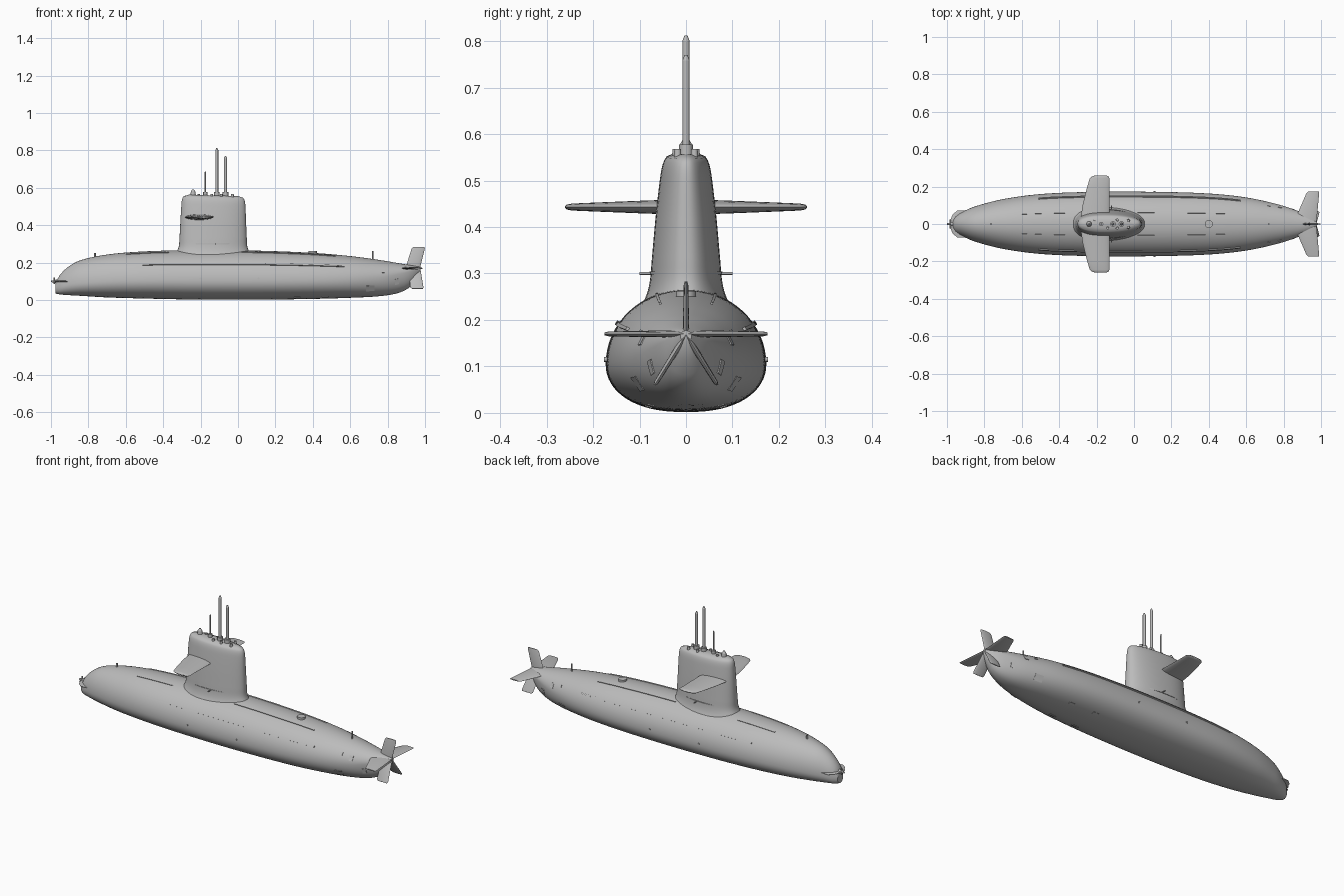
import bpy, bmesh, math
from mathutils import Vector

cube = bpy.data.objects.get("Cube")
if cube:
    bpy.data.objects.remove(cube)


def material(name, value):
    m = bpy.data.materials.new(name)
    m.use_nodes = True
    m.diffuse_color = (value, value, value, 1)
    m.node_tree.nodes["Principled BSDF"].inputs["Base Color"].default_value = (value, value, value, 1)
    return m


GREY = material("hull grey", 0.5)


def finish(name, bm, angle=40):
    bmesh.ops.recalc_face_normals(bm, faces=bm.faces)
    me = bpy.data.meshes.new(name)
    bm.to_mesh(me)
    bm.free()
    ob = bpy.data.objects.new(name, me)
    bpy.context.collection.objects.link(ob)
    me.materials.append(GREY)
    bpy.ops.object.select_all(action="DESELECT")
    ob.select_set(True)
    bpy.context.view_layer.objects.active = ob
    bpy.ops.object.shade_smooth_by_angle(angle=math.radians(angle))
    return ob


def loft(name, rings, angle=40):
    """Skin a list of closed rings and cap both ends."""
    bm = bmesh.new()
    vs = [[bm.verts.new(p) for p in r] for r in rings]
    n = len(vs[0])
    for a, b in zip(vs, vs[1:]):
        for i in range(n):
            j = (i + 1) % n
            bm.faces.new((a[i], a[j], b[j], b[i]))
    bm.faces.new(vs[0])
    bm.faces.new(vs[-1])
    return finish(name, bm, angle)


def sample(table, x):
    """Smooth interpolation through rows of (position, values...)."""
    k = 0
    while k < len(table) - 2 and x > table[k + 1][0]:
        k += 1
    a, b = table[k], table[k + 1]
    before, after = table[max(k - 1, 0)], table[min(k + 2, len(table) - 1)]
    h = b[0] - a[0]
    t = min(max((x - a[0]) / h, 0), 1)
    out = []
    for i in range(1, len(a)):
        m0 = (b[i] - before[i]) / (b[0] - before[0]) * h
        m1 = (after[i] - a[i]) / (after[0] - a[0]) * h
        out.append((2*t**3 - 3*t*t + 1) * a[i] + (t**3 - 2*t*t + t) * m0
                   + (3*t*t - 2*t**3) * b[i] + (t**3 - t*t) * m1)
    return out


def power(v, e):
    return math.copysign(abs(v) ** e, v)


# Hull stations: x, half width, bottom, widest height, top
HULL = [(-0.975, 0.025, 0.035, 0.065, 0.095), (-0.955, 0.045, 0.03, 0.07, 0.13),
        (-0.92, 0.064, 0.027, 0.08, 0.168), (-0.85, 0.094, 0.023, 0.09, 0.21),
        (-0.7, 0.133, 0.014, 0.1, 0.243), (-0.5, 0.16, 0.008, 0.105, 0.26),
        (-0.25, 0.171, 0.003, 0.105, 0.266), (0.1, 0.172, 0.002, 0.105, 0.264),
        (0.4, 0.163, 0.006, 0.107, 0.252), (0.6, 0.142, 0.012, 0.112, 0.235),
        (0.77, 0.105, 0.022, 0.122, 0.212), (0.87, 0.072, 0.042, 0.14, 0.195),
        (0.93, 0.045, 0.08, 0.155, 0.185), (0.975, 0.012, 0.153, 0.166, 0.177)]


def hull_point(x, deg, lift=0.0):
    w, lo, mid, hi = sample(HULL, x)
    c, s = math.cos(math.radians(deg)), math.sin(math.radians(deg))
    if s < 0:
        return Vector((x, (w + lift) * power(c, 0.85), mid + (mid - lo + lift) * power(s, 0.95)))
    return Vector((x, (w + lift) * c, mid + (hi - mid + lift) * s))


xs = [-0.975 + 1.95 * i / 90 for i in range(91)]
loft("hull", [[hull_point(x, d * 5.625) for d in range(64)] for x in xs])


# Fins with a lens section, growing away from the centre line
def fin(name, origin, deg, stations):
    out = Vector((0, math.cos(math.radians(deg)), math.sin(math.radians(deg))))
    side = Vector((0, -out.z, out.y))
    rings = []
    for span, lead, trail, thick in stations:
        ring = []
        for i in range(20):
            a = math.tau * i / 20
            ring.append(Vector(origin) + out * span + side * (thick / 2 * power(math.sin(a), 1.2))
                        + Vector(((lead + trail) / 2 + (trail - lead) / 2 * math.cos(a), 0, 0)))
        rings.append(ring)
    loft(name, rings, 50)


SIDES = (("left", 1), ("right", -1))
for side, sgn in SIDES:
    fin(side + "_sail_plane", (0, 0, 0.443), 90 - sgn * 90,
        [(0.03, -0.285, -0.13, 0.032), (0.1, -0.275, -0.13, 0.027), (0.2, -0.25, -0.132, 0.019),
         (0.245, -0.236, -0.132, 0.015), (0.256, -0.222, -0.137, 0.011), (0.26, -0.205, -0.15, 0.004)])
    fin(side + "_bow_fin", (0, 0, 0.1), 90 - sgn * 90,
        [(0.0, -0.99, -0.88, 0.01), (0.05, -0.97, -0.89, 0.009), (0.072, -0.945, -0.9, 0.004)])
    fin(side + "_stern_plane", (0, 0, 0.17), 90 - sgn * 90,
        [(0.0, 0.85, 0.975, 0.016), (0.165, 0.922, 0.99, 0.011), (0.175, 0.932, 0.988, 0.006)])
    fin(side + "_lower_rudder", (0, 0, 0.168), -90 + sgn * 32,
        [(0.0, 0.91, 0.975, 0.014), (0.12, 0.922, 0.992, 0.01), (0.127, 0.93, 0.988, 0.005)])
fin("upper_rudder", (0, 0, 0.168), 90,
    [(0.0, 0.895, 0.972, 0.014), (0.107, 0.928, 0.999, 0.01), (0.115, 0.937, 0.996, 0.005)])

# Sail stations: height, front, back, half width
SAIL = [(0.22, -0.35, 0.085, 0.1), (0.255, -0.33, 0.062, 0.084), (0.285, -0.317, 0.05, 0.077),
        (0.33, -0.313, 0.047, 0.073), (0.42, -0.308, 0.043, 0.065), (0.5, -0.303, 0.04, 0.056),
        (0.53, -0.3, 0.037, 0.051), (0.548, -0.293, 0.03, 0.044), (0.557, -0.28, 0.018, 0.034),
        (0.56, -0.262, 0.0, 0.02)]


def sail_ring(z, front, back, w, grow=0.0):
    ring = []
    for i in range(48):
        a = math.tau * i / 48
        c, s = math.cos(a), math.sin(a)
        x = (front + back) / 2 + ((back - front) / 2 + grow) * power(c, 0.9)
        y = (w + grow) * power(s, 0.85) * (1 - 0.12 * c)
        ring.append((x, y, z - 0.03 * (x + 0.15) * max(0, (z - 0.4) / 0.16)))
    return ring


heights = [0.22 + 0.34 * i / 40 for i in range(41)]
loft("sail", [sail_ring(z, *sample(SAIL, z)) for z in heights], 50)
loft("sail_walkway", [sail_ring(z, -0.29, 0.025, 0.075, 0.003) for z in (0.298, 0.304)])


# Raised strips and hatch plates that follow the hull surface
def hull_strip(name, x0, x1, d0, d1, lift):
    rings = []
    n = max(2, int((x1 - x0) / 0.03))
    for i in range(n + 1):
        x = x0 + (x1 - x0) * i / n
        rings.append([hull_point(x, d0, -0.003), hull_point(x, d1, -0.003),
                      hull_point(x, d1, lift), hull_point(x, d0, lift)])
    loft(name, rings, 30)


for side, sgn in SIDES:
    strips = [("side_rail", -0.51, 0.57, 31, 34, 0.006), ("fore_deck_rail", -0.6, -0.37, 68, 70, 0.003),
              ("aft_deck_rail", 0.02, 0.52, 68, 70, 0.004),
              ("aft_hatch", 0.685, 0.73, -42, -22, 0.002), ("stern_hatch", 0.77, 0.79, 15, 32, 0.003),
              ("upper_port", 0.715, 0.73, 28, 36, 0.003), ("tail_hatch", 0.84, 0.86, -30, -12, 0.003),
              ("fore_keel_hatch", 0.3, 0.335, -68, -62, 0.002), ("aft_keel_hatch", 0.45, 0.485, -68, -62, 0.002)]
    for name, x0, x1, d0, d1, lift in strips:
        if sgn < 0:
            d0, d1 = 180 - d0, 180 - d1
        hull_strip(side + "_" + name, x0, x1, d0, d1, lift)


# Round rods between two points
def rod(name, a, b, r0, r1=None, sides=12):
    a, b = Vector(a), Vector(b)
    bm = bmesh.new()
    bmesh.ops.create_cone(bm, cap_ends=True, segments=sides, radius1=r0,
                          radius2=r0 if r1 is None else r1, depth=(b - a).length)
    spin = (b - a).to_track_quat("Z", "Y")
    for v in bm.verts:
        v.co = spin @ v.co + (a + b) / 2
    return finish(name, bm)


# Masts with collars and tapered tips
for name, x, top, r in (("whip_mast", -0.175, 0.69, 0.004), ("tall_mast", -0.113, 0.812, 0.008),
                        ("rear_mast", -0.067, 0.77, 0.008)):
    rod(name, (x, 0, 0.53), (x, 0, top - 0.012), r)
    rod(name + "_tip", (x, 0, top - 0.012), (x, 0, top), r, r * 0.4)
    rod(name + "_collar", (x, 0, 0.54), (x, 0, 0.578), r + 0.007)

# Fittings on the sail roof
for i, (x, y) in enumerate(((-0.21, 0.015), (-0.14, -0.022), (-0.09, 0.022), (-0.09, -0.022),
                            (-0.03, 0.018), (-0.03, -0.018))):
    rod(f"roof_fitting_{i}", (x, y, 0.54), (x, y, 0.568), 0.009, 0.007)
rod("roof_dome", (-0.24, 0, 0.55), (-0.24, 0, 0.58), 0.016, 0.012)
rod("roof_dome_cap", (-0.24, 0, 0.58), (-0.24, 0, 0.592), 0.012, 0.004)

# Deck posts, escape hatch and bow probe
rod("fore_post", (-0.765, 0, 0.22), (-0.765, 0, 0.252), 0.005)
rod("aft_post", (0.72, 0, 0.2), (0.72, 0, 0.262), 0.004)
rod("escape_hatch", (0.4, 0, 0.24), (0.4, 0, 0.262), 0.022)
rod("bow_probe", (-0.96, 0, 0.1), (-1.0, 0, 0.1), 0.011, 0.004)
rod("bow_crossbar", (-0.982, -0.025, 0.1), (-0.982, 0.025, 0.1), 0.004)
rod("bow_spike", (-0.982, 0, 0.085), (-0.982, 0, 0.12), 0.004)
for side, sgn in SIDES:
    rod(side + "_sail_spar", (-0.12, sgn * 0.06, 0.3), (-0.12, sgn * 0.1, 0.3), 0.003)
    for x in (-0.2, 0.11):
        rod(f"{side}_side_stud_{x}", (x, sgn * 0.16, 0.115), (x, sgn * 0.176, 0.115), 0.005)
